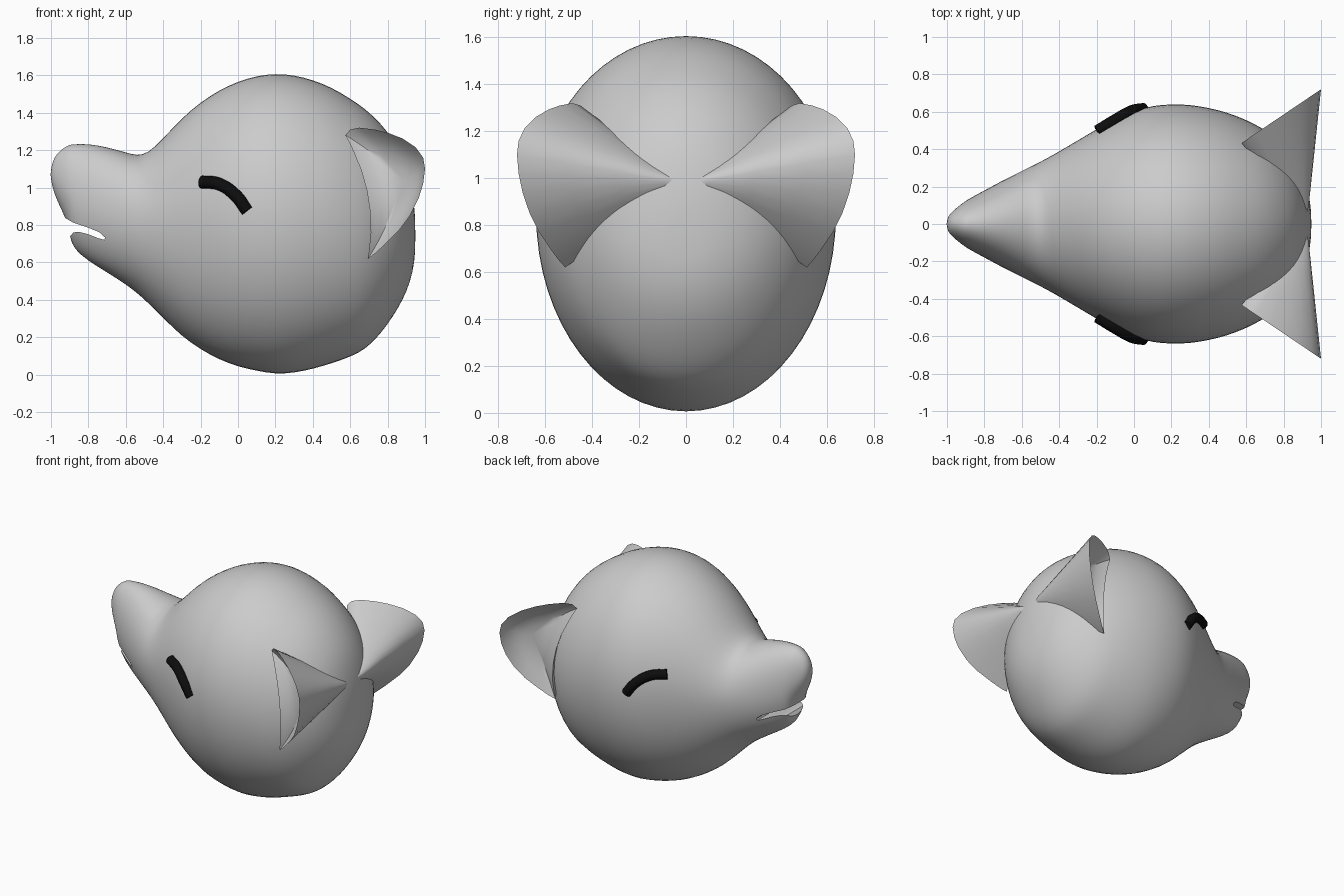
import bpy, bmesh
from math import sin, cos, tau, radians
from mathutils import Vector

if "Cube" in bpy.data.objects:
    bpy.data.objects.remove(bpy.data.objects["Cube"])


def new_object(name, bm):
    bmesh.ops.recalc_face_normals(bm, faces=bm.faces)
    mesh = bpy.data.meshes.new(name)
    bm.to_mesh(mesh)
    bm.free()
    ob = bpy.data.objects.new(name, mesh)
    bpy.context.collection.objects.link(ob)
    return ob


def activate(ob):
    bpy.ops.object.select_all(action='DESELECT')
    ob.select_set(True)
    bpy.context.view_layer.objects.active = ob


def finish(ob, angle=40):
    activate(ob)
    bpy.ops.object.convert(target='MESH')
    bpy.ops.object.shade_smooth_by_angle(angle=radians(angle))


def loft(name, rings, start=None, end=None):
    bm = bmesh.new()
    loops = [[bm.verts.new(p) for p in r] for r in rings]
    n = len(loops[0])
    for a, b in zip(loops, loops[1:]):
        for i in range(n):
            bm.faces.new((a[i], a[(i + 1) % n], b[(i + 1) % n], b[i]))
    for tip, r in ((start, loops[0]), (end, loops[-1])):
        if tip is not None:
            c = bm.verts.new(tip)
            for i in range(n):
                bm.faces.new((c, r[i], r[(i + 1) % n]))
    return new_object(name, bm)


# Head sections along x: x, top, bottom, half width, height of widest point
SECTIONS = [
    (-0.995, 1.13, 1.01, .04, 1.07), (-.97, 1.185, .93, .07, 1.04),
    (-.92, 1.222, .84, .11, 1.00), (-.897, 1.23, .73, .125, .97),
    (-.88, 1.233, .672, .137, .95), (-.80, 1.236, .605, .18, .90),
    (-.70, 1.218, .545, .235, .86), (-.60, 1.19, .48, .285, .84),
    (-.54, 1.172, .435, .315, .83), (-.48, 1.185, .38, .345, .83),
    (-.40, 1.265, .30, .39, .83), (-.30, 1.375, .20, .45, .84),
    (-.20, 1.46, .13, .51, .85), (-.10, 1.525, .075, .565, .85),
    (.0, 1.572, .037, .61, .85), (.10, 1.602, .015, .637, .85),
    (.20, 1.614, -.003, .645, .85), (.30, 1.606, .004, .642, .84),
    (.40, 1.58, .025, .625, .83), (.50, 1.54, .055, .60, .82),
    (.60, 1.48, .09, .56, .80), (.68, 1.425, .13, .52, .79),
    (.76, 1.35, .21, .46, .78), (.83, 1.26, .31, .385, .77),
    (.88, 1.17, .395, .31, .76), (.92, 1.05, .49, .22, .75),
    (.945, .90, .60, .11, .74)]
N = 32
rings = []
for x, top, bottom, w, zm in SECTIONS:
    ring = []
    for i in range(N):
        s, c = sin(tau * i / N), cos(tau * i / N)
        ring.append((x, w * c, zm + s * ((top - zm) if s > 0 else (zm - bottom))))
    rings.append(ring)
head = loft("head", rings, (-1.003, 0, 1.07), (.949, 0, .74))
sub = head.modifiers.new("smooth", 'SUBSURF')
sub.levels = sub.render_levels = 1

# Mouth opening cut right through the muzzle
mouth = [(-1.1, .82), (-.93, .84), (-.88, .812), (-.80, .785), (-.74, .76), (-.71, .732),
         (-.715, .72), (-.75, .73), (-.80, .75), (-.85, .763), (-.88, .76), (-.90, .735), (-1.1, .70)]
cutter = loft("mouth_cutter", [[(x, y, z) for x, z in mouth] for y in (-.5, .5)])
bm = bmesh.new()
bm.from_mesh(cutter.data)
bmesh.ops.holes_fill(bm, edges=bm.edges)
bmesh.ops.recalc_face_normals(bm, faces=bm.faces)
bm.to_mesh(cutter.data)
bm.free()
cutter.hide_render = True
cut = head.modifiers.new("mouth", 'BOOLEAN')
cut.operation, cut.solver, cut.object = 'DIFFERENCE', 'EXACT', cutter
finish(head)
bpy.data.objects.remove(cutter)

# Ears: a cone from a rim lying in an upright plane back to a blunt apex, hollowed in front
RIM = [(.575, 1.28), (.60, 1.31), (.65, 1.32), (.73, 1.31), (.80, 1.293), (.88, 1.262),
       (.95, 1.215), (.99, 1.16), (1.0, 1.10), (.99, 1.02), (.965, .94), (.92, .85),
       (.86, .77), (.78, .69), (.73, .645), (.695, .62), (.70, .66), (.71, .76),
       (.705, .88), (.69, .98), (.66, 1.09), (.61, 1.21)]
black = bpy.data.materials.new("black")
black.diffuse_color = (.004, .004, .004, 1)
black.use_nodes = True
black.node_tree.nodes["Principled BSDF"].inputs["Base Color"].default_value = black.diffuse_color

for side, label in ((-1, "right"), (1, "left")):
    def flip(v):
        return Vector((v.x, side * v.y, v.z))
    rim = [Vector((x, .43 + .675 * (x - .57), z)) for x, z in RIM]
    apex = Vector((.925, .01, .98))
    inner = Vector((.82, .60, 1.04))
    inward = Vector((.56, -.83, 0))
    rows = [[apex.lerp(p, t) for p in rim] for t in (.12, .4, .7, 1)]
    for scale, depth in ((.92, .02), (.75, .055), (.5, .09), (.25, .10)):
        rows.append([inner.lerp(p, scale) + inward * depth for p in rim])
    ear = loft(label + "_ear", [[flip(p) for p in r] for r in rows],
               flip(apex.lerp(rim[0], .03)), flip(inner + inward * .105))
    finish(ear, 45)

    # Closed eye: a curved black tube on the cheek
    path = [(-.195, .495, 1.03), (-.10, .553, 1.018), (-.01, .602, .955), (.05, .614, .875)]
    curve = bpy.data.curves.new(label + "_eye", 'CURVE')
    curve.dimensions = '3D'
    curve.bevel_depth, curve.bevel_resolution, curve.use_fill_caps = .034, 4, True
    sp = curve.splines.new('BEZIER')
    sp.bezier_points.add(len(path) - 1)
    for bp, p in zip(sp.bezier_points, path):
        bp.co = flip(Vector(p))
        bp.handle_left_type = bp.handle_right_type = 'AUTO'
    curve.materials.append(black)
    eye = bpy.data.objects.new(label + "_eye", curve)
    bpy.context.collection.objects.link(eye)
    finish(eye)
